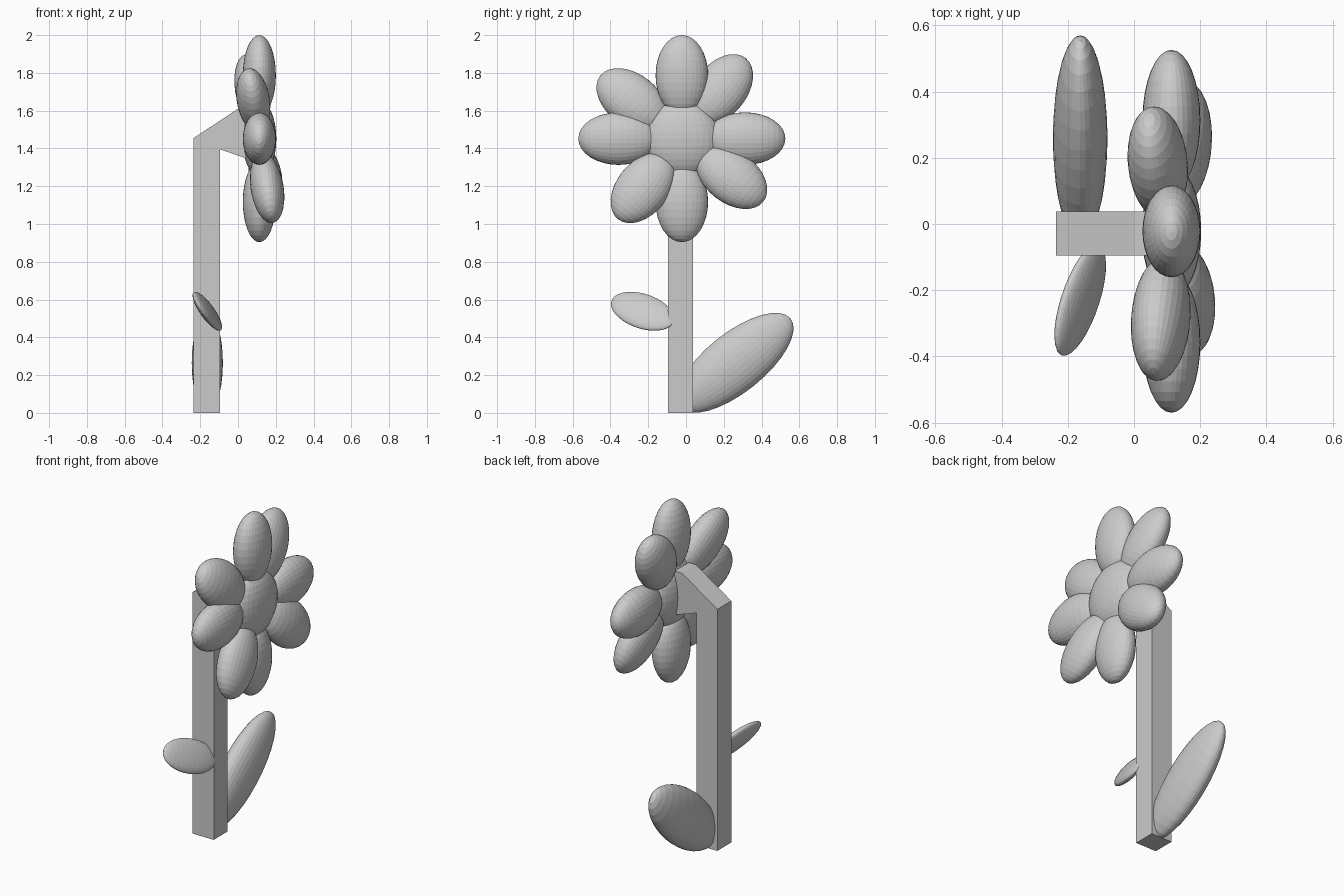
import bpy, bmesh
from math import radians, sin, cos
from mathutils import Matrix, Vector

if "Cube" in bpy.data.objects:
    bpy.data.objects.remove(bpy.data.objects["Cube"])


def ellipsoid(name, center, radii, long_axis, side_axis):
    """Sphere stretched to radii (long, side, thin), poles on the long axis."""
    u = Vector(long_axis).normalized()
    v = Vector(side_axis)
    v = (v - u * v.dot(u)).normalized()
    w = v.cross(u)
    rot = Matrix((w, v, u)).transposed().to_4x4()
    a, b, c = radii
    bm = bmesh.new()
    bmesh.ops.create_uvsphere(bm, u_segments=32, v_segments=16, radius=1)
    bm.transform(Matrix.Translation(center) @ rot @ Matrix.Diagonal((c, b, a, 1)))
    me = bpy.data.meshes.new(name)
    bm.to_mesh(me)
    bm.free()
    ob = bpy.data.objects.new(name, me)
    bpy.context.collection.objects.link(ob)
    return ob


# Stem: bent side profile extruded along y
profile = [(-0.235, 0), (-0.095, 0), (-0.095, 1.395), (0.05, 1.345),
           (0.05, 1.61), (0.0, 1.61), (-0.235, 1.455)]
bm = bmesh.new()
face = bm.faces.new([bm.verts.new((x, -0.095, z)) for x, z in profile])
ext = bmesh.ops.extrude_face_region(bm, geom=[face])
bmesh.ops.translate(bm, vec=(0, 0.133, 0),
                    verts=[g for g in ext["geom"] if isinstance(g, bmesh.types.BMVert)])
bmesh.ops.recalc_face_normals(bm, faces=bm.faces)
mesh = bpy.data.meshes.new("stem")
bm.to_mesh(mesh)
bm.free()
bpy.context.collection.objects.link(bpy.data.objects.new("stem", mesh))

# Flower head: flattened centre
head = Vector((0.113, -0.022, 1.452))
ellipsoid("flower_center", head, (0.2, 0.2, 0.09), (0, 0, 1), (0, 1, 0))

# Petals: an upright cross, and a second cross turned and tilted back
for label, start, tilt in (("straight_petal", 0, 0), ("tilted_petal", 52, -9)):
    lean = Matrix.Rotation(radians(tilt), 3, 'Y')
    for i in range(4):
        t = radians(start + 90 * i)
        out = lean @ Vector((0, cos(t), sin(t)))
        side = lean @ Vector((0, -sin(t), cos(t)))
        ellipsoid(f"{label}_{i + 1}", head + out * 0.335, (0.213, 0.139, 0.0875), out, side)

# Leaves
ang = radians(38.6)
ellipsoid("large_leaf", (-0.1625, 0.26, 0.265), (0.376, 0.157, 0.0825),
          (0, cos(ang), sin(ang)), (0, -sin(ang), cos(ang)))
ellipsoid("small_leaf", (-0.1625, -0.23, 0.538), (0.184, 0.1, 0.032),
          (0.34, 0.88, -0.34), (-0.4, 0.48, 0.85))
